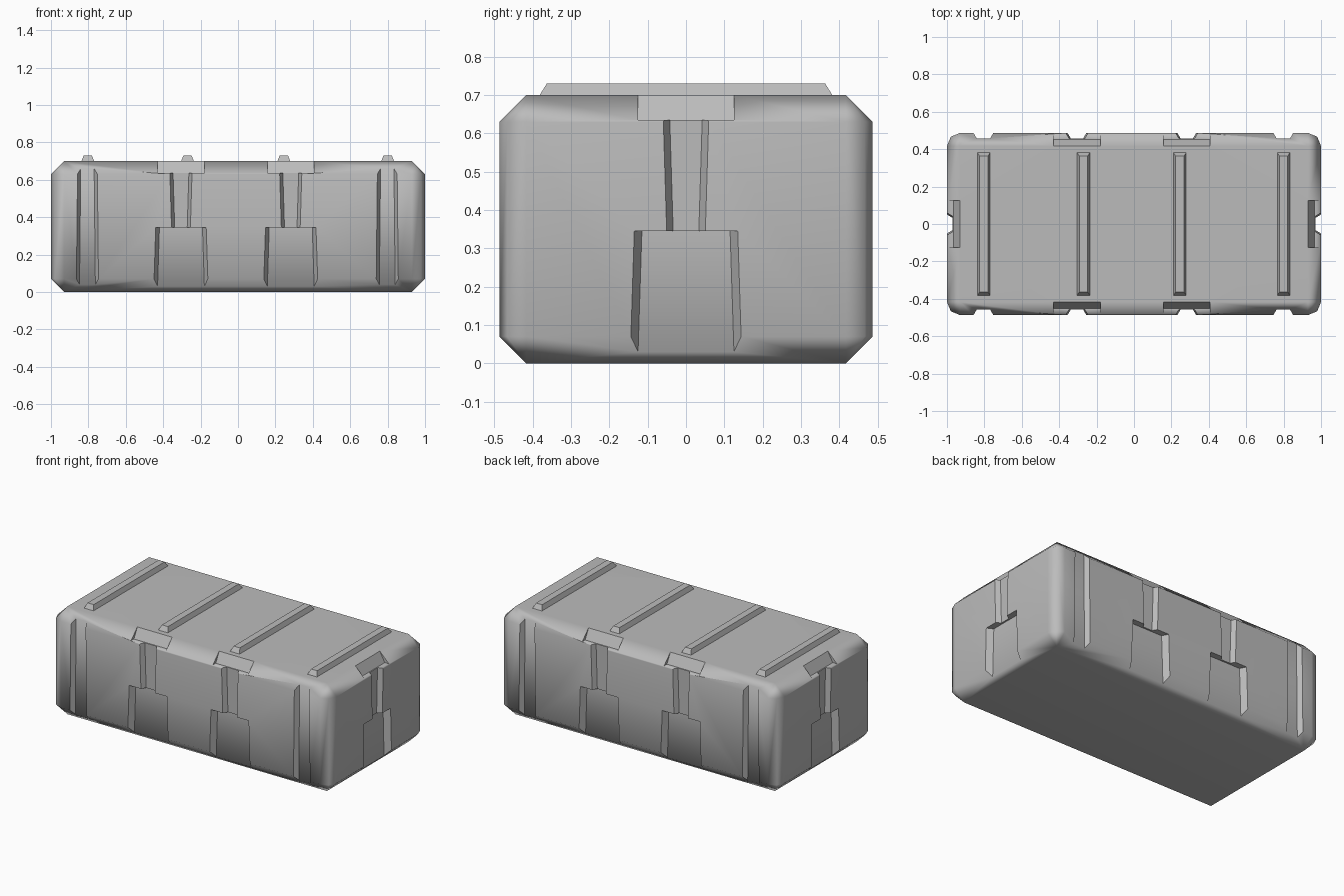
import bpy, bmesh, math

default = bpy.data.objects.get("Cube")
if default:
    bpy.data.objects.remove(default, do_unlink=True)

HX, HY, HZ, C = 1.0, 0.487, 0.70, 0.07   # half length, half width, height, chamfer

grey = bpy.data.materials.new("plain_grey")
grey.use_nodes = True
grey.diffuse_color = (0.5, 0.5, 0.5, 1)
bsdf = grey.node_tree.nodes["Principled BSDF"]
bsdf.inputs["Base Color"].default_value = (0.5, 0.5, 0.5, 1)
bsdf.inputs["Roughness"].default_value = 0.7


def hull(name, points):
    """Convex solid through the given points."""
    bm = bmesh.new()
    for p in points:
        bm.verts.new(p)
    bmesh.ops.convex_hull(bm, input=bm.verts[:])
    bmesh.ops.dissolve_limit(bm, angle_limit=0.01, verts=bm.verts[:], edges=bm.edges[:])
    bmesh.ops.recalc_face_normals(bm, faces=bm.faces[:])
    mesh = bpy.data.meshes.new(name)
    bm.to_mesh(mesh)
    bm.free()
    mesh.materials.append(grey)
    obj = bpy.data.objects.new(name, mesh)
    bpy.context.collection.objects.link(obj)
    return obj


def select(obj):
    bpy.ops.object.select_all(action='DESELECT')
    obj.select_set(True)
    bpy.context.view_layer.objects.active = obj


# Crate body: rounded upright corners, chamfered top and bottom
points = []
for sx in (-1, 1):
    for sy in (-1, 1):
        cx, cy = HX - C, HY - C
        points += [(sx * cx, sy * cy, z) for z in (0, HZ)]
        for a in (0, math.pi / 4, math.pi / 2):
            points += [(sx * (cx + C * math.cos(a)), sy * (cy + C * math.sin(a)), z)
                       for z in (C, HZ - C)]
body = hull("crate_body", points)

# Recess cutters, described on a wall by (along, depth, height)
walls = {
    "front": lambda u, d, z: (u, -HY + d, z),
    "back": lambda u, d, z: (u, HY - d, z),
    "left": lambda u, d, z: (HX - d, u, z),
    "right": lambda u, d, z: (-HX + d, u, z),
}
cutters = []


def recess(wall, u, low, high, depth, flare):
    """Tapered cut; low and high are (height, half width at the wall surface)."""
    pts = []
    for z, half in (low, high):
        for s in (-1, 1):
            pts.append(walls[wall](u + s * (half - flare), depth, z))
            pts.append(walls[wall](u + s * (half + flare), -depth, z))
    cutters.append(hull("recess_cutter", pts))


def latch(wall, u):
    """Lower bay, narrow slot and wide notch in the top edge."""
    recess(wall, u, (-0.03, 0.147), (0.345, 0.135), 0.04, 0.02)
    recess(wall, u, (0.33, 0.05), (0.66, 0.06), 0.029, 0.017)
    profile = [(-0.03, 0.635), (0.035, 0.635), (0.081, 0.72), (-0.03, 0.72)]
    cutters.append(hull("notch_cutter", [walls[wall](u + s * 0.125, d, z)
                                         for s in (-1, 1) for d, z in profile]))


for wall in ("front", "back"):
    for u in (-0.305, 0.282):
        latch(wall, u)
    for u in (-0.805, 0.798):
        recess(wall, u, (-0.03, 0.06), (0.73, 0.052), 0.03, 0.017)
for wall in ("left", "right"):
    latch(wall, 0)

select(body)
for cutter in cutters:
    cutter.hide_render = True
    mod = body.modifiers.new("cut", 'BOOLEAN')
    mod.operation = 'DIFFERENCE'
    mod.solver = 'EXACT'
    mod.object = cutter
    bpy.ops.object.modifier_apply(modifier=mod.name)
for cutter in cutters:
    bpy.data.objects.remove(cutter, do_unlink=True)

# Soft shading over chamfers, crisp at the ledges
select(body)
bpy.ops.object.shade_smooth_by_angle(angle=math.radians(58))
weighted = body.modifiers.new("soft_edges", 'WEIGHTED_NORMAL')
weighted.keep_sharp = True

# Lid ribs
for i, x in enumerate((-0.803, -0.27, 0.245, 0.8)):
    hull(f"lid_rib_{i + 1}", [(x + sx * hx, sy * hy, z)
                              for sx in (-1, 1) for sy in (-1, 1)
                              for hx, hy, z in ((0.036, 0.385, 0.695), (0.022, 0.363, 0.73))])
